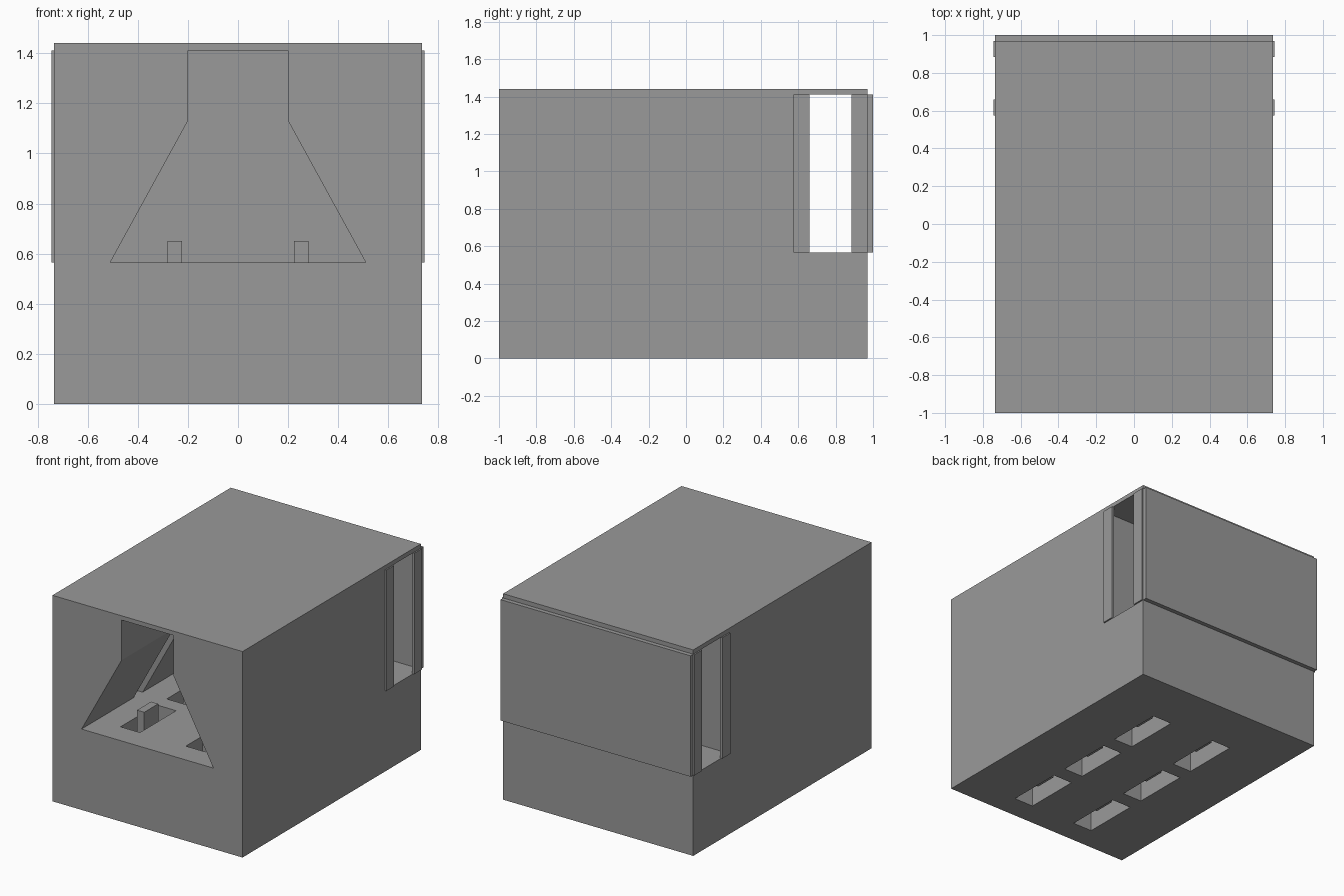
import bpy, bmesh

cube = bpy.data.objects.get("Cube")
if cube:
    bpy.data.objects.remove(cube, do_unlink=True)

grey = bpy.data.materials.new("plain_grey")
grey.use_nodes = True
colour = (0.32, 0.32, 0.32, 1)
grey.diffuse_color = colour
grey.node_tree.nodes["Principled BSDF"].inputs["Base Color"].default_value = colour

FLOOR, CEILING = 0.565, 1.41
HALF_WIDTH, BACK = 0.735, 0.97


def prism(name, profile, y0, y1):
    """Extrude an x-z profile from y0 to y1."""
    bm = bmesh.new()
    face = bm.faces.new([bm.verts.new((x, y0, z)) for x, z in profile])
    extruded = bmesh.ops.extrude_face_region(bm, geom=[face])["geom"]
    moved = [v for v in extruded if isinstance(v, bmesh.types.BMVert)]
    bmesh.ops.translate(bm, verts=moved, vec=(0, y1 - y0, 0))
    bmesh.ops.recalc_face_normals(bm, faces=bm.faces)
    mesh = bpy.data.meshes.new(name)
    bm.to_mesh(mesh)
    bm.free()
    mesh.materials.append(grey)
    obj = bpy.data.objects.new(name, mesh)
    bpy.context.scene.collection.objects.link(obj)
    return obj


def box(name, x0, x1, y0, y1, z0, z1):
    return prism(name, [(x0, z0), (x1, z0), (x1, z1), (x0, z1)], y0, y1)


# Solid housing
housing = box("housing", -HALF_WIDTH, HALF_WIDTH, -1, BACK, 0, 1.44)

# Funnel-shaped tunnel from the front, and crosswise slot near the back
half = [(0.51, FLOOR), (0.2, 1.13), (0.2, CEILING)]
profile = half + [(-x, z) for x, z in reversed(half)]
cutters = [
    prism("tunnel_cutter", profile, -1.1, 0.7),
    box("cross_slot_cutter", -0.9, 0.9, 0.575, 1.1, FLOOR, CEILING),
]

# Wall grooves between the floor wells
for y in (-0.375, 0.14):
    cutters.append(box("groove_cutter", -0.56, 0.56, y - 0.05, y + 0.05, FLOOR, CEILING))

# Floor wells, open at the bottom, each with a standing pin
for side in (-1, 1):
    x = side * 0.2525
    for y in (-0.63, -0.12, 0.39):
        cutters.append(box("well_cutter", x - 0.075, x + 0.075, y - 0.2, y + 0.2, -0.1, 0.6))
        box("pin", x - 0.028, x + 0.028, y - 0.085, y + 0.07, 0.08, 0.65)

# Carve the housing
for cutter in cutters:
    cutter.hide_render = True
    cut = housing.modifiers.new(cutter.name, "BOOLEAN")
    cut.operation = "DIFFERENCE"
    cut.solver = "EXACT"
    cut.object = cutter
bpy.context.view_layer.update()
carved = bpy.data.meshes.new_from_object(
    housing.evaluated_get(bpy.context.evaluated_depsgraph_get()))
housing.modifiers.clear()
housing.data = carved
for cutter in cutters:
    bpy.data.objects.remove(cutter, do_unlink=True)

# Back panel and the guide strips beside each side opening
box("back_panel", -HALF_WIDTH, HALF_WIDTH, BACK, 1, FLOOR, CEILING)
for label, side in (("left", 1), ("right", -1)):
    x0, x1 = sorted((side * 0.725, side * 0.745))
    box(label + "_front_strip", x0, x1, 0.575, 0.66, FLOOR, CEILING)
    box(label + "_back_strip", x0, x1, 0.885, BACK, FLOOR, CEILING)
